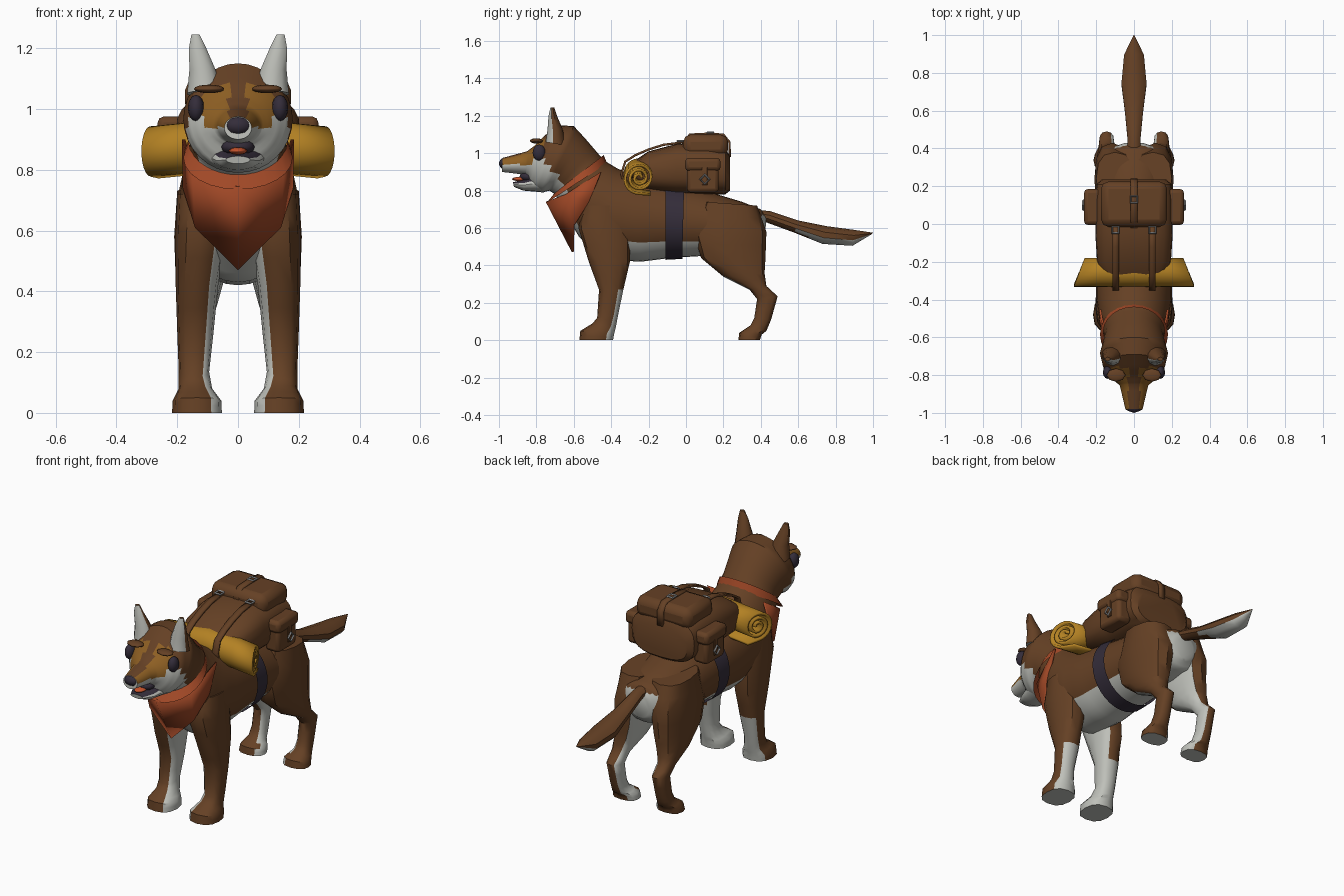
import bpy, bmesh, math
from mathutils import Vector

old = bpy.data.objects.get("Cube")
if old:
    bpy.data.objects.remove(old, do_unlink=True)


def material(name, *rgb):
    mat = bpy.data.materials.new(name)
    mat.use_nodes = True
    mat.diffuse_color = (*rgb, 1)
    mat.node_tree.nodes["Principled BSDF"].inputs["Base Color"].default_value = (*rgb, 1)
    return mat


BROWN = material("brown", .13, .052, .018)
WHITE = material("off white", .52, .53, .49)
TAN = material("tan", .27, .115, .017)
DARK = material("dark purple", .034, .026, .042)
ORANGE = material("burnt orange", .36, .066, .02)
YELLOW = material("mustard", .45, .22, .017)
TONGUE = material("tongue orange", .58, .09, .026)
STEEL = material("buckle grey", .3, .3, .3)


def smooth(obj, angle=40):
    bpy.ops.object.select_all(action='DESELECT')
    obj.select_set(True)
    bpy.context.view_layer.objects.active = obj
    bpy.ops.object.shade_smooth_by_angle(angle=math.radians(angle))


def finish(name, bm, mats, rule=None, angle=40):
    bmesh.ops.recalc_face_normals(bm, faces=bm.faces)
    if rule:
        for f in bm.faces:
            f.material_index = rule(f.calc_center_median(), f.normal)
    mesh = bpy.data.meshes.new(name)
    bm.to_mesh(mesh)
    bm.free()
    for m in mats:
        mesh.materials.append(m)
    obj = bpy.data.objects.new(name, mesh)
    bpy.context.collection.objects.link(obj)
    smooth(obj, angle)
    return obj


def loft(name, sections, mats, rule=None, n=20, sub=3, power=1, side=1, caps=True, angle=40):
    """Sections: upper (y, z), lower (y, z), half width, optional centre x."""
    sections = [tuple(s) + (0,) * (6 - len(s)) for s in sections]
    dense = [sections[0]]
    for a, b in zip(sections, sections[1:]):
        for k in range(1, sub + 1):
            dense.append([p + (q - p) * k / sub for p, q in zip(a, b)])
    bm = bmesh.new()
    rings = []
    for ty, tz, by, bz, w, cx in dense:
        ring = []
        for i in range(n):
            a = math.tau * i / n
            c, s = (math.copysign(abs(v) ** power, v) for v in (math.cos(a), math.sin(a)))
            ring.append(bm.verts.new((side * (cx + s * w),
                                      (ty + by + c * (ty - by)) / 2,
                                      (tz + bz + c * (tz - bz)) / 2)))
        rings.append(ring)
    for a, b in zip(rings, rings[1:]):
        for i in range(n):
            j = (i + 1) % n
            bm.faces.new((a[i], a[j], b[j], b[i]))
    if caps:
        bm.faces.new(rings[0])
        bm.faces.new(rings[-1])
    return finish(name, bm, mats, rule, angle)


def ribbon(name, points, xs, thick, mat, warp=lambda x, y, z: (x, y, z)):
    """Strip that follows a (y, z) path and spans the given x values."""
    bm = bmesh.new()
    rows = [[bm.verts.new(warp(x, y, z)) for x in xs] for y, z in points]
    for a, b in zip(rows, rows[1:]):
        for i in range(len(xs) - 1):
            bm.faces.new((a[i], a[i + 1], b[i + 1], b[i]))
    obj = finish(name, bm, [mat])
    mod = obj.modifiers.new("thickness", 'SOLIDIFY')
    mod.thickness, mod.offset = thick, 0
    return obj


def ball(name, loc, scale, mat, seg=12):
    bpy.ops.mesh.primitive_uv_sphere_add(segments=seg, ring_count=8, location=loc)
    obj = bpy.context.object
    obj.name, obj.scale = name, scale
    obj.data.materials.append(mat)
    smooth(obj, 50)


def box(name, loc, size, mat, bevel=.02):
    bpy.ops.mesh.primitive_cube_add(size=1, location=loc)
    obj = bpy.context.object
    obj.name = name
    for v in obj.data.vertices:
        v.co = Vector(a * b for a, b in zip(v.co, size))
    obj.data.materials.append(mat)
    mod = obj.modifiers.new("soft edges", 'BEVEL')
    mod.width, mod.segments = bevel, 2
    smooth(obj)


def buckle(name, loc, rot):
    bpy.ops.mesh.primitive_torus_add(major_segments=4, minor_segments=4, major_radius=.025,
                                     minor_radius=.006, location=loc, rotation=rot)
    bpy.context.object.name = name
    bpy.context.object.data.materials.append(STEEL)


# Torso, neck and head in one skin
def coat(c, n):
    x, y, z = abs(c.x), c.y, c.z
    if y < -.62 and z > .76:
        if y + .85 * (z - .85) < -.66 and z < (.98 if x > .11 else .94):
            return 1
        return 2 if y < -.76 and z < 1.09 and .03 < x < .14 else 0
    chest = y < -.5 and x < .11 and z < .64
    rump = y > .38 and x < .11 and z < .67
    return int(chest or rump or z < .525)


loft("body", [
    (.43, .66, .42, .52, .06), (.40, .70, .38, .48, .15), (.30, .74, .28, .46, .18),
    (.10, .80, .08, .45, .185), (-.10, .84, -.08, .44, .19), (-.28, .88, -.24, .42, .20),
    (-.37, .92, -.42, .43, .20), (-.42, .95, -.57, .55, .185), (-.45, .975, -.66, .70, .165),
    (-.48, 1.01, -.70, .78, .155), (-.54, 1.08, -.73, .80, .165), (-.60, 1.145, -.77, .79, .18),
    (-.69, 1.15, -.81, .80, .165), (-.76, 1.09, -.83, .83, .135), (-.81, 1.04, -.845, .87, .105),
    (-.85, 1.01, -.86, .885, .075), (-.98, .975, -.985, .90, .045),
], [BROWN, WHITE, TAN], coat, n=32, sub=4)

# Tail with pale underside near the tip
loft("tail", [(.36, .70, .36, .64, .04), (.45, .69, .43, .63, .035), (.60, .64, .58, .575, .05),
              (.75, .61, .73, .515, .07), (.90, .59, .89, .505, .055), (1, .575, .99, .565, .004)],
     [BROWN, WHITE], lambda c, n: int(n.z < -.2 and c.y > .62), n=10, sub=2)

# Jaw, tongue and nose
loft("jaw", [(-.76, .90, -.76, .79, .10), (-.86, .86, -.87, .80, .07), (-.925, .845, -.92, .82, .04)],
     [WHITE, DARK], lambda c, n: int(n.z > .6), n=16)
ball("mouth_inside", (0, -.84, .875), (.055, .05, .03), DARK)
ball("tongue", (0, -.885, .862), (.03, .045, .012), TONGUE)
ball("nose", (0, -.965, .945), (.046, .035, .032), DARK, 8)

FRONT_LEG = [(-.55, .72, -.33, .72, .09, .11), (-.575, .60, -.30, .60, .085, .12),
             (-.52, .42, -.30, .42, .07, .135), (-.465, .27, -.335, .27, .06, .14),
             (-.475, .12, -.36, .15, .05, .145), (-.50, .09, -.375, .07, .055, .14),
             (-.565, .05, -.385, .03, .08, .135), (-.57, 0, -.39, 0, .082, .135)]
HIND_LEG = [(.10, .74, .38, .72, .10, .10), (.04, .58, .43, .58, .095, .115),
            (.08, .44, .425, .44, .08, .125), (.20, .34, .42, .36, .065, .135),
            (.34, .27, .43, .29, .045, .145), (.38, .22, .49, .235, .04, .145),
            (.365, .12, .455, .11, .04, .145), (.345, .08, .43, .05, .045, .145),
            (.285, .04, .405, .03, .07, .14), (.28, 0, .395, 0, .075, .14)]
EAR = [(-.75, 1.06, -.64, 1.04, .06, .11), (-.74, 1.13, -.66, 1.13, .045, .117),
       (-.735, 1.20, -.69, 1.20, .03, .133), (-.725, 1.245, -.705, 1.245, .014, .14)]

for s, tag in ((1, "left"), (-1, "right")):
    # Legs with pale inner sides and soles
    for part, sections in (("front_leg", FRONT_LEG), ("hind_leg", HIND_LEG)):
        def sock(c, n):
            heel = part == "front_leg" and n.y > .6 and c.z < .3
            return int(n.z < -.8 or (n.x * s < -.45 and c.z < .62) or heel)
        loft(f"{tag}_{part}", sections, [BROWN, WHITE], sock, n=12, sub=2, power=.8, side=s)

    # Ears, eyes and brows
    loft(tag + "_ear", EAR, [BROWN, WHITE], lambda c, n: int(n.y < -.1), n=10, sub=1, side=s)
    ball(tag + "_eye", (s * .138, -.785, 1.003), (.027, .035, .043), DARK)
    ball(tag + "_brow", (s * .095, -.80, 1.066), (.05, .035, .014), BROWN, 8)

    # Side pockets, roll straps and buckles
    box(tag + "_pocket", (s * .21, .09, .87), (.09, .17, .16), BROWN)
    box(tag + "_pocket_flap", (s * .212, .09, .94), (.105, .19, .07), BROWN)
    box(tag + "_pocket_strap", (s * .257, .10, .89), (.015, .03, .12), BROWN, .003)
    buckle(tag + "_pocket_buckle", (s * .268, .10, .86), (0, math.pi / 2, 0))
    ribbon(tag + "_roll_strap", [(.0, 1.06), (-.12, 1.045), (-.2, 1.02), (-.27, .99), (-.325, .955),
                                 (-.345, .89), (-.33, .83)], [s * .08, s * .115], .012, BROWN)
    buckle(tag + "_roll_buckle", (s * .0975, -.03, 1.065), (0, 0, math.pi / 4))

# Neck scarf: collar and pointed bib
loft("scarf_collar", [(-.44, .99, -.70, .79, .162), (-.422, .945, -.745, .735, .18)], [ORANGE],
     n=24, sub=1, caps=False)
bm = bmesh.new()
top, tip = bm.verts.new((0, -.75, .74)), bm.verts.new((0, -.61, .47))
for s in (1, -1):
    a, b, c, d = (bm.verts.new((s * x, y, z)) for x, y, z in (
        (.15, -.645, .78), (.185, -.455, .90), (.182, -.52, .74), (.142, -.605, .61)))
    bm.faces.new((top, a, d, tip))
    bm.faces.new((a, b, c, d))
bib = finish("scarf_bib", bm, [ORANGE], angle=20)
bib.modifiers.new("thickness", 'SOLIDIFY').thickness = .012

# Girth band
loft("girth_band", [(-.11, .85, -.11, .43, .202), (-.01, .83, -.02, .435, .2)], [DARK],
     n=32, sub=1, caps=False)

# Backpack body, lid and lid strap
loft("backpack", [(-.29, .95, -.29, .87, .15), (-.2, 1.01, -.22, .80, .195),
                  (-.05, 1.05, -.05, .78, .205), (.12, 1.05, .12, .78, .205),
                  (.21, 1.03, .21, .78, .2), (.235, .98, .235, .80, .17)],
     [BROWN], n=24, sub=1, power=.7)
box("backpack_lid", (0, .105, 1.04), (.35, .24, .12), BROWN, .04)
ribbon("lid_strap", [(-.02, 1.04), (.02, 1.1), (.11, 1.104), (.2, 1.1), (.232, 1.06), (.235, .98)],
       [-.018, .018], .012, BROWN)
buckle("lid_buckle", (0, .13, 1.11), (0, 0, math.pi / 4))

# Bedroll: a coiled sheet drooping over the back, ends cut at a slant
turns = 3 * math.tau - math.pi / 2
coil = []
for i in range(61):
    t = i / 60
    r = .012 + .07 * t
    coil.append((-.25 + r * math.cos(t * turns), .895 + r * math.sin(t * turns)))
coil.append((-.19, .805))


def droop(x, y, z):
    x *= .25 + .41 * (-.16 - y)
    return x, y, z - .1 * abs(x)


ribbon("bedroll", coil, [-1, -.6, -.2, 0, .2, .6, 1], .015, YELLOW, droop)
